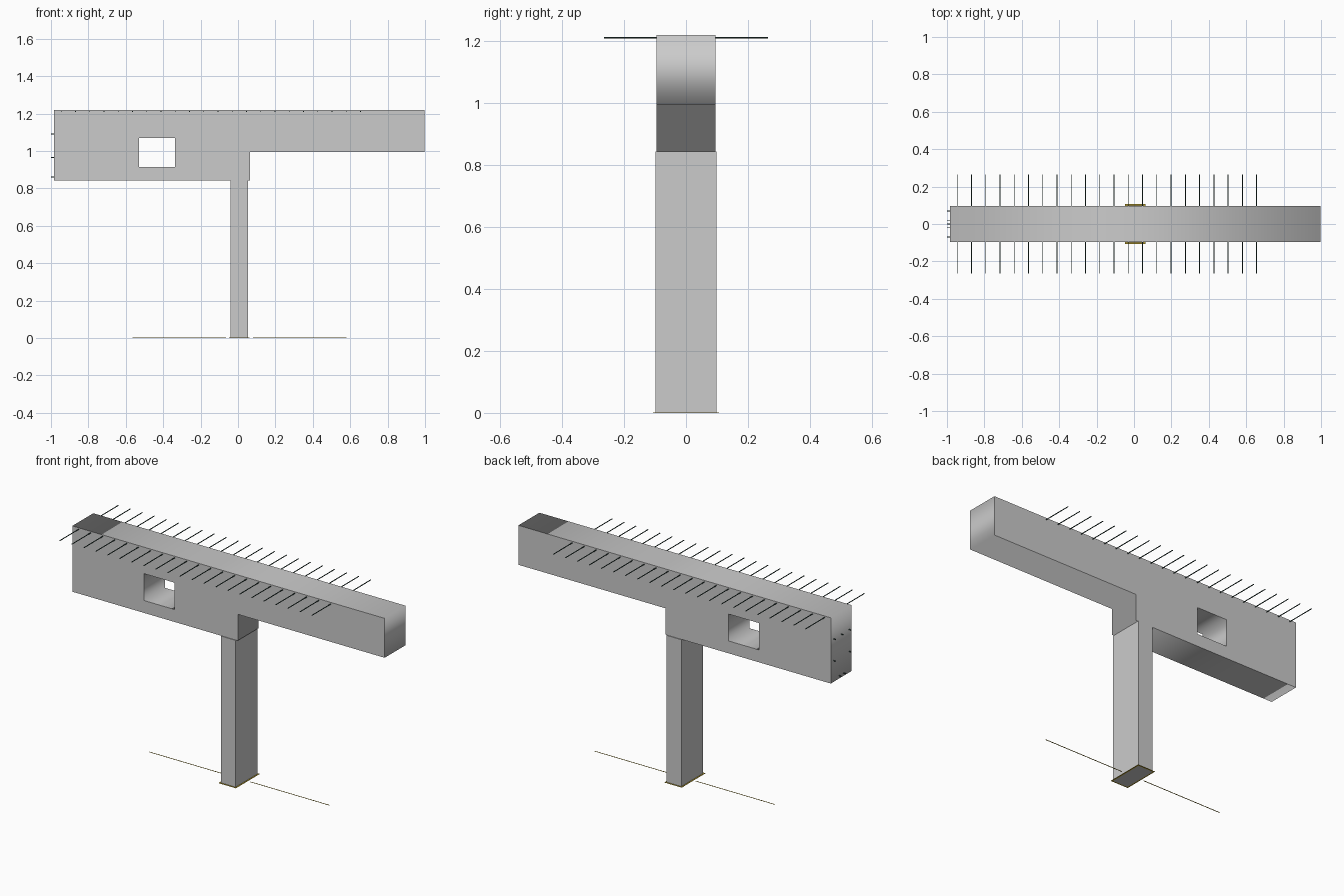
import bpy, math

if "Cube" in bpy.data.objects:
    bpy.data.objects.remove(bpy.data.objects["Cube"])


def material(name, rgb):
    m = bpy.data.materials.new(name)
    m.diffuse_color = (*rgb, 1)
    m.use_nodes = True
    m.node_tree.nodes["Principled BSDF"].inputs["Base Color"].default_value = m.diffuse_color
    return m


STEEL = material("dark_steel", (0.03, 0.07, 0.06))
OCHRE = material("ochre_marking", (0.5, 0.36, 0.03))


def box(name, x0, x1, y0, y1, z0, z1, mat=None):
    bpy.ops.mesh.primitive_cube_add(size=1, location=((x0 + x1) / 2, (y0 + y1) / 2, (z0 + z1) / 2))
    ob = bpy.context.object
    ob.name = name
    ob.scale = (x1 - x0, y1 - y0, z1 - z0)
    if mat:
        ob.data.materials.append(mat)
    return ob


def rod(name, center, length, rotation, radius=0.0025):
    bpy.ops.mesh.primitive_cylinder_add(vertices=8, radius=radius, depth=length,
                                        location=center, rotation=rotation)
    ob = bpy.context.object
    ob.name = name
    ob.data.materials.append(STEEL)


def extruded_profile(name, loops, half_depth):
    # Closed xz outlines, inner loops become holes, extruded along y
    cu = bpy.data.curves.new(name, 'CURVE')
    cu.dimensions = '2D'
    cu.fill_mode = 'BOTH'
    cu.extrude = half_depth
    for loop in loops:
        sp = cu.splines.new('POLY')
        sp.points.add(len(loop) - 1)
        for p, (x, z) in zip(sp.points, loop):
            p.co = (x, z, 0, 1)
        sp.use_cyclic_u = True
    ob = bpy.data.objects.new(name, cu)
    ob.rotation_euler = (math.pi / 2, 0, 0)
    bpy.context.collection.objects.link(ob)
    bpy.ops.object.select_all(action='DESELECT')
    bpy.context.view_layer.objects.active = ob
    ob.select_set(True)
    bpy.ops.object.convert(target='MESH')


# Stepped beam with a rectangular service opening
outline = [(-0.985, 0.843), (0.065, 0.843), (0.065, 0.994),
           (0.997, 0.994), (0.997, 1.22), (-0.985, 1.22)]
opening = [(-0.53, 0.914), (-0.53, 1.068), (-0.337, 1.068), (-0.337, 0.914)]
extruded_profile("beam", [outline, opening], 0.095)

# Column
CX0, CX1, CY = -0.04, 0.054, 0.099
box("column", CX0, CX1, -CY, CY, 0, 0.843)

# Thin marking frame around the column foot
E, T = 0.008, 0.0015
for s in (-1, 1):
    y0, y1 = sorted((s * CY, s * (CY + E)))
    box("foot_frame_side", CX0 - E, CX1 + E, y0, y1, 0, T, OCHRE)
box("foot_frame_left", CX0 - E, CX0, -CY, CY, 0, T, OCHRE)
box("foot_frame_right", CX1, CX1 + E, -CY, CY, 0, T, OCHRE)

# Axis lines on the floor
box("axis_line_left", -0.563, -0.063, -0.002, 0.002, 0, T, OCHRE)
box("axis_line_right", 0.079, 0.579, -0.002, 0.002, 0, T, OCHRE)

# Cross bars through the top of the beam
for i in range(22):
    rod("cross_bar", (-0.945 + i * 0.0762, 0, 1.211), 0.53, (math.pi / 2, 0, 0))

# Short bar ends projecting from the left end face
stubs = [(0.07, 1.09), (0.0, 1.09), (-0.07, 1.09),
         (0.07, 0.965), (-0.07, 0.965),
         (0.02, 0.86), (-0.02, 0.86)]
for y, z in stubs:
    rod("bar_end", (-0.989, y, z), 0.022, (0, math.pi / 2, 0))
